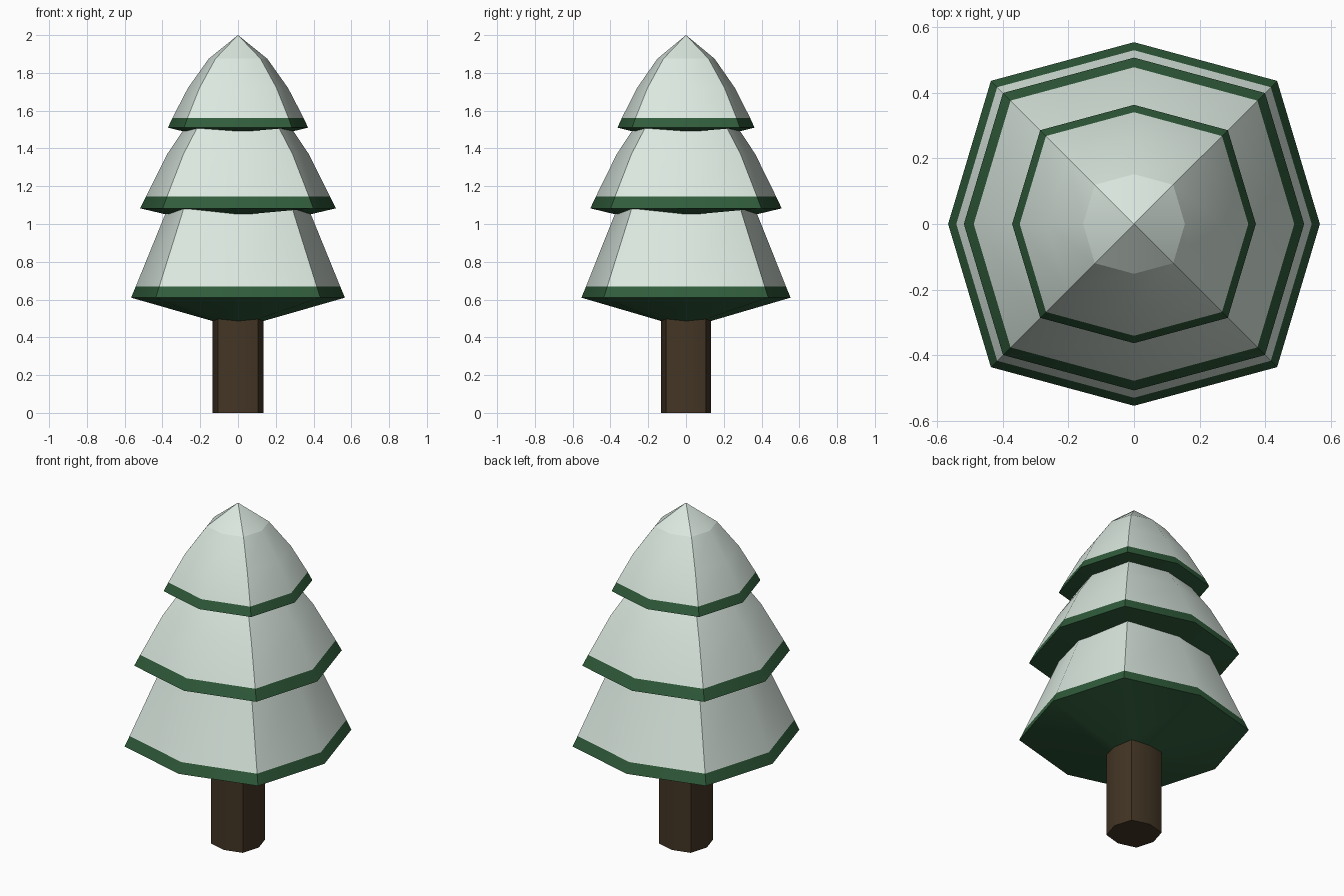
import bpy, bmesh
from math import radians

cube = bpy.data.objects.get("Cube")
if cube:
    bpy.data.objects.remove(cube)


def material(name, colour):
    mat = bpy.data.materials.new(name)
    mat.use_nodes = True
    mat.diffuse_color = (*colour, 1)
    bsdf = next(n for n in mat.node_tree.nodes if n.type == 'BSDF_PRINCIPLED')
    bsdf.inputs["Base Color"].default_value = (*colour, 1)
    return mat


SNOW = material("snow", (0.70, 0.80, 0.735))
GREEN = material("pine green", (0.03, 0.108, 0.044))
BROWN = material("bark brown", (0.056, 0.036, 0.018))

# Cross-section: a square with bulging sides
DIAG, DEPTH = 0.77, 0.978
SECTION = [(1, 0), (DIAG, DIAG), (0, DEPTH), (-DIAG, DIAG),
           (-1, 0), (-DIAG, -DIAG), (0, -DEPTH), (DIAG, -DIAG)]


def loft(name, rings, mats, green_bands=0, apex=None, close_bottom=False):
    """Stack rings (radius, z, extra z at the corners); lowest bands use the first material."""
    bm = bmesh.new()
    loops = [[bm.verts.new((x * r, y * r, z + (lift if i % 2 else 0)))
              for i, (x, y) in enumerate(SECTION)] for r, z, lift in rings]
    n = len(SECTION)
    for band, (low, high) in enumerate(zip(loops, loops[1:])):
        for i in range(n):
            j = (i + 1) % n
            face = bm.faces.new((low[i], low[j], high[j], high[i]))
            face.material_index = int(band >= green_bands and len(mats) > 1)
    if close_bottom:
        bm.faces.new(loops[0][::-1])
    if apex:
        tip = bm.verts.new((0, 0, apex))
        for i in range(n):
            bm.faces.new((loops[-1][i], loops[-1][(i + 1) % n], tip))
    mesh = bpy.data.meshes.new(name)
    bm.to_mesh(mesh)
    bm.free()
    for mat in mats:
        mesh.materials.append(mat)
    obj = bpy.data.objects.new(name, mesh)
    bpy.context.collection.objects.link(obj)
    bpy.ops.object.select_all(action='DESELECT')
    obj.select_set(True)
    bpy.context.view_layer.objects.active = obj
    bpy.ops.object.shade_smooth_by_angle(angle=radians(35))
    return obj


# Trunk
loft("trunk", [(0.136, 0, 0), (0.136, 0.5, 0)], [BROWN], close_bottom=True)

# Branch tiers: underside, rim, green lip, then snow
tiers = {
    "lower_branches": [(0.13, 0.485, 0.01), (0.566, 0.61, 0), (0.541, 0.67, 0),
                       (0.374, 1.08, 0)],
    "middle_branches": [(0.365, 1.047, 0.033), (0.518, 1.083, 0), (0.488, 1.145, 0),
                        (0.375, 1.37, 0), (0.284, 1.505, 0)],
    "upper_branches": [(0.275, 1.487, 0.018), (0.371, 1.51, 0), (0.348, 1.56, 0),
                       (0.265, 1.72, 0), (0.155, 1.875, 0)],
}
for name, rings in tiers.items():
    loft(name, rings, [GREEN, SNOW], green_bands=2)

# Snowy tip
loft("snow_tip", [(0.155, 1.875, 0)], [SNOW], apex=2.0)
